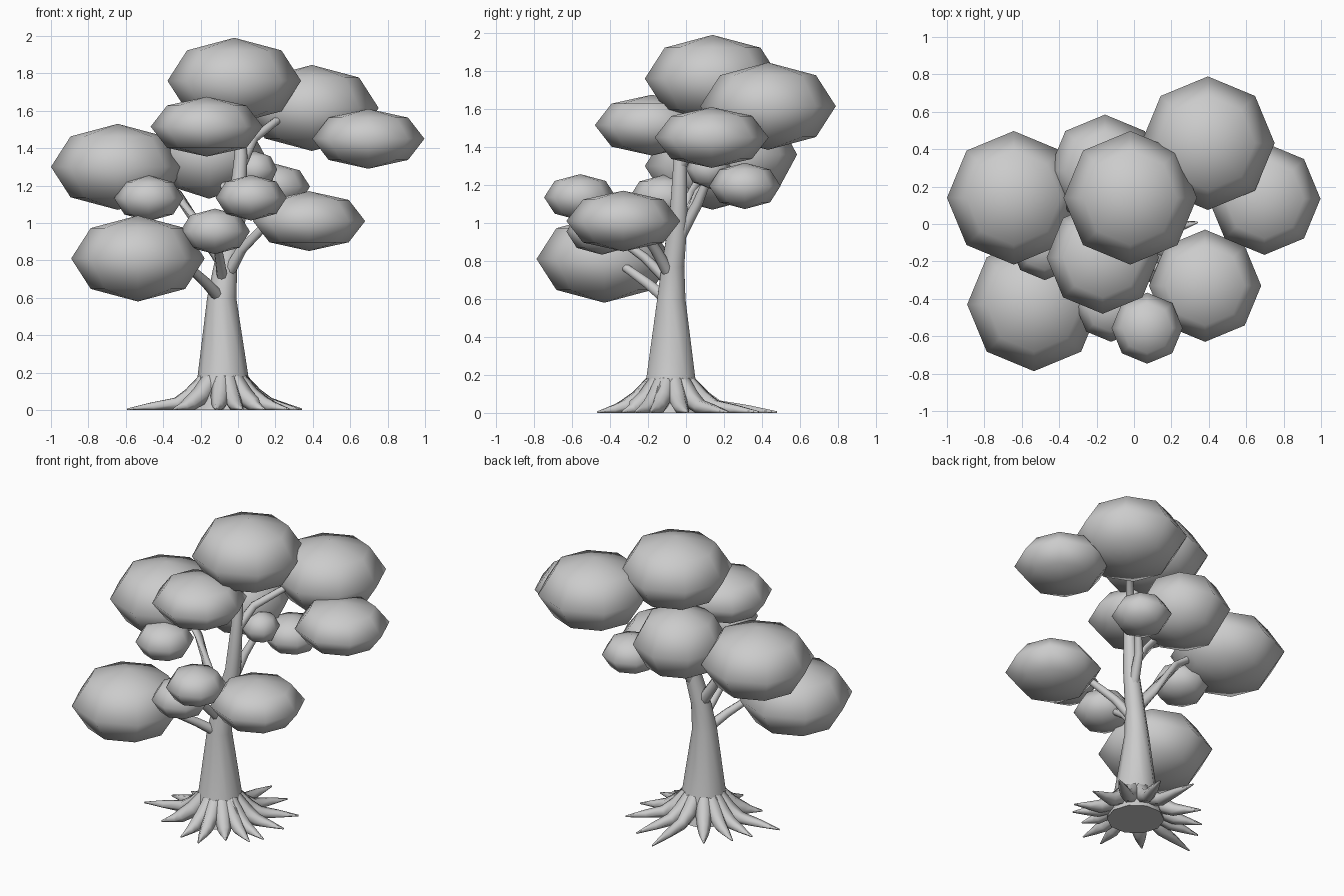
import bpy, bmesh, math
from mathutils import Vector

if "Cube" in bpy.data.objects:
    bpy.data.objects.remove(bpy.data.objects["Cube"])


def finish(bm, name):
    bmesh.ops.recalc_face_normals(bm, faces=bm.faces)
    mesh = bpy.data.meshes.new(name)
    bm.to_mesh(mesh)
    bm.free()
    ob = bpy.data.objects.new(name, mesh)
    bpy.context.collection.objects.link(ob)
    for p in mesh.polygons:
        p.use_smooth = len(p.vertices) < 5
    return ob


def limb(bm, path, radii, sides):
    """Tapered tube along a path, kept above the ground."""
    pts = [Vector(p) for p in path]
    rings = []
    for i, (p, r) in enumerate(zip(pts, radii)):
        t = (pts[min(i + 1, len(pts) - 1)] - pts[max(i - 1, 0)]).normalized()
        ref = Vector((0, 0, 1)) if abs(t.z) < 0.8 else Vector((0, 1, 0))
        u = t.cross(ref).normalized()
        v = u.cross(t)
        ring = []
        for k in range(sides):
            a = math.tau * k / sides
            co = p + r * (math.cos(a) * u + math.sin(a) * v)
            co.z = max(co.z, 0)
            ring.append(bm.verts.new(co))
        rings.append(ring)
    for a, b in zip(rings, rings[1:]):
        for k in range(sides):
            n = (k + 1) % sides
            bm.faces.new((a[k], a[n], b[n], b[k]))
    bm.faces.new(rings[0])
    bm.faces.new(rings[-1])


# Trunk
bm = bmesh.new()
limb(bm, [(-.08, -.08, 0), (-.08, -.08, .15), (-.087, -.077, .6), (-.065, -.068, .78),
          (-.01, -.04, 1.02), (.015, -.03, 1.36), (0, .03, 1.66)],
     [.18, .14, .078, .062, .05, .035, .02], 10)
finish(bm, "trunk")

# Branches: path, start radius, end radius
branches = [
    ([(-.08, -.08, .58), (-.17, -.2, .68), (-.28, -.34, .78)], .035, .022),
    ([(-.08, -.08, .68), (-.1, -.22, .82), (-.12, -.36, .92)], .03, .02),
    ([(-.07, -.07, .7), (.02, -.16, .86), (.16, -.26, 1.0)], .035, .022),
    ([(-.07, -.07, .78), (-.19, -.04, .95), (-.32, .03, 1.15), (-.45, .08, 1.25)], .04, .02),
    ([(-.03, -.05, .9), (.01, .06, 1.1), (.08, .13, 1.27)], .035, .02),
    ([(-.01, -.04, 1.0), (-.05, .06, 1.15), (-.12, .2, 1.3)], .03, .02),
    ([(.01, -.03, 1.3), (.08, .06, 1.45), (.25, .25, 1.58)], .033, .02),
]
for i, (path, r0, r1) in enumerate(branches):
    bm = bmesh.new()
    n = len(path) - 1
    limb(bm, path, [r0 + (r1 - r0) * k / n for k in range(n + 1)], 8)
    finish(bm, f"branch_{i + 1}")

# Roots: angle in degrees and reach from the trunk axis
roots = [(38, .49), (12, .43), (-15, .42), (-28, .4), (-49, .34), (-75, .4), (-95, .38),
         (-136, .37), (-170, .52), (168, .44), (150, .42), (125, .42), (90, .56), (68, .5)]
bm = bmesh.new()
for deg, reach in roots:
    c, s = math.cos(math.radians(deg)), math.sin(math.radians(deg))
    prof = [(.09, .16), (.17, .075), (.25, .03), (.6 * reach + .07, .015), (reach, .004)]
    limb(bm, [(-.08 + c * r, -.08 + s * r, z) for r, z in prof],
         [.05, .052, .042, .03, .005], 6)
finish(bm, "roots")

# Foliage clumps: centre x, y, z, horizontal radius, vertical radius
clumps = [
    (-.02, .14, 1.76, .357, .23), (-.535, -.43, .81, .357, .23),
    (-.643, .14, 1.30, .357, .23), (.395, .432, 1.615, .357, .23),
    (-.155, .285, 1.36, .30, .23), (.697, .135, 1.45, .30, .16),
    (.38, -.33, 1.01, .30, .16), (-.167, -.18, 1.515, .30, .16),
    (-.477, -.115, 1.132, .185, .122), (.07, -.557, 1.135, .19, .122),
    (-.123, -.443, .955, .187, .122), (.197, .31, 1.195, .188, .122),
    (.09, .12, 1.285, .12, .1),
]
for i, (x, y, z, r, h) in enumerate(clumps):
    bm = bmesh.new()
    bmesh.ops.create_uvsphere(bm, u_segments=8, v_segments=4, radius=1)
    bmesh.ops.scale(bm, vec=(r, r, h), verts=bm.verts)
    bmesh.ops.translate(bm, vec=(x, y, z), verts=bm.verts)
    finish(bm, f"foliage_{i + 1}")
